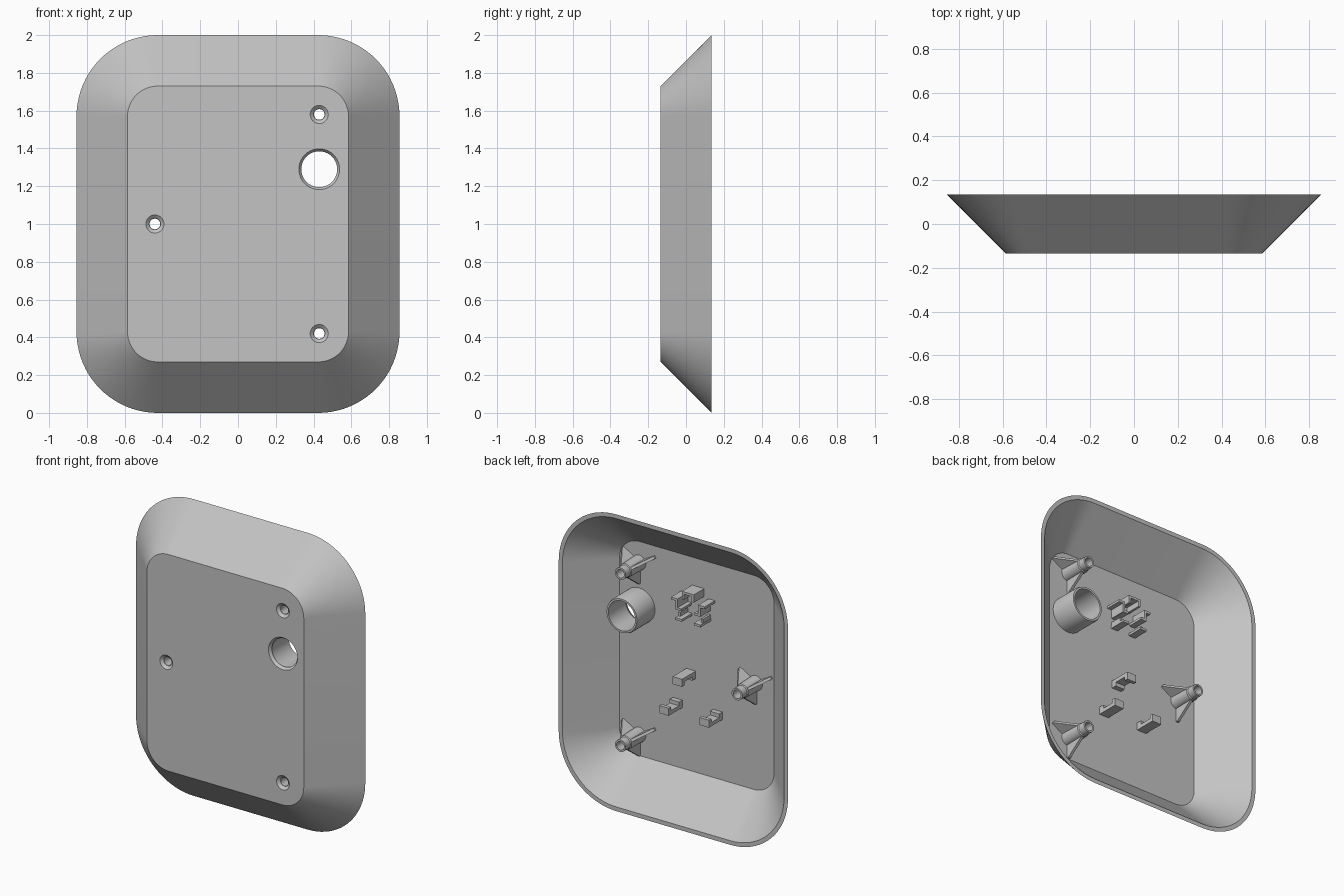
import bpy, bmesh
from math import sin, cos, pi, radians
from mathutils import Matrix, Vector

cube = bpy.data.objects.get("Cube")
if cube:
    bpy.data.objects.remove(cube, do_unlink=True)

grey = bpy.data.materials.new("plain grey")
grey.use_nodes = True
colour = (0.55, 0.55, 0.55, 1)
grey.diffuse_color = colour
grey.node_tree.nodes["Principled BSDF"].inputs["Base Color"].default_value = colour

FRONT, BACK, WALL = -0.135, 0.135, 0.02
FLOOR = FRONT + WALL
ROOT = FLOOR - 0.004      # parts sink slightly into the floor


def finish(bm, name):
    bmesh.ops.remove_doubles(bm, verts=bm.verts, dist=1e-5)
    bmesh.ops.recalc_face_normals(bm, faces=bm.faces)
    mesh = bpy.data.meshes.new(name)
    bm.to_mesh(mesh)
    bm.free()
    mesh.materials.append(grey)
    obj = bpy.data.objects.new(name, mesh)
    bpy.context.collection.objects.link(obj)
    return obj


def smooth(obj):
    bpy.ops.object.select_all(action='DESELECT')
    bpy.context.view_layer.objects.active = obj
    obj.select_set(True)
    bpy.ops.object.shade_smooth_by_angle(angle=radians(30))


def bridge(bm, a, b):
    for i in range(len(a)):
        j = (i + 1) % len(a)
        bm.faces.new((a[i], a[j], b[j], b[i]))


def rounded_loop(bm, inset, y, steps=20):
    """Rounded rectangle, inset from the rear outline."""
    w, h, r = 0.855 - inset, 1 - inset, 0.43 - inset
    loop = []
    for q, (sx, sz) in enumerate([(1, 1), (-1, 1), (-1, -1), (1, -1)]):
        for k in range(steps + 1):
            a = (q + k / steps) * pi / 2
            loop.append(bm.verts.new((sx * (w - r) + r * cos(a), y,
                                      1 + sz * (h - r) + r * sin(a))))
    return loop


def lathe(name, x, z, profile, n=40):
    """Revolve a closed (radius, y) profile about a front-to-back axis."""
    bm = bmesh.new()
    rings = []
    for r, y in profile:
        rings.append([bm.verts.new((x + r * cos(2 * pi * i / n), y,
                                    z + r * sin(2 * pi * i / n))) for i in range(n)])
    for i, ring in enumerate(rings):
        nxt = rings[(i + 1) % len(rings)]
        if profile[i][0] == 0 and profile[(i + 1) % len(rings)][0] == 0:
            continue
        bridge(bm, ring, nxt)
    bmesh.ops.dissolve_degenerate(bm, dist=1e-6, edges=bm.edges)
    return finish(bm, name)


def boxes(name, parts):
    """Join boxes given as (x, z, width, height, rear y, start y)."""
    bm = bmesh.new()
    for x, z, w, h, rear, start in parts:
        mat = (Matrix.Translation((x, (rear + start) / 2, z))
               @ Matrix.Diagonal((w, rear - start, h, 1)))
        bmesh.ops.create_cube(bm, size=1, matrix=mat)
    return finish(bm, name)


# Dished cover shell with sloping walls
bm = bmesh.new()
rim = WALL * 2 ** 0.5
depth = BACK - FRONT
loops = [rounded_loop(bm, depth, FRONT), rounded_loop(bm, 0, BACK),
         rounded_loop(bm, rim, BACK), rounded_loop(bm, depth - WALL + rim, FLOOR)]
for a, b in zip(loops, loops[1:]):
    bridge(bm, a, b)
bm.faces.new(loops[0])
bm.faces.new(loops[-1])
shell = finish(bm, "cover_shell")


def cut(cutter):
    mod = shell.modifiers.new("hole", 'BOOLEAN')
    mod.operation, mod.solver, mod.object = 'DIFFERENCE', 'EXACT', cutter
    cutter.hide_render = True
    bpy.context.view_layer.objects.active = shell
    bpy.ops.object.modifier_apply(modifier=mod.name)
    bpy.data.objects.remove(cutter, do_unlink=True)


def chamfered_hole(x, z, wide, narrow):
    slope = (wide - narrow) / (WALL - 0.002)
    cut(lathe("hole_cutter", x, z, [
        (0, FRONT - 0.02), (wide + 0.02 * slope, FRONT - 0.02),
        (narrow, FLOOR - 0.002), (narrow, FLOOR + 0.03), (0, FLOOR + 0.03)]))


POSTS = {"upper": (0.43, 1.58), "lower": (0.43, 0.42), "side": (-0.44, 1.0)}
TUBE = (0.43, 1.29)
for x, z in POSTS.values():
    chamfered_hole(x, z, 0.048, 0.028)
chamfered_hole(*TUBE, 0.108, 0.095)
smooth(shell)

# Screw posts, each braced by three fins
for label, (x, z) in POSTS.items():
    smooth(lathe(label + "_screw_post", x, z, [
        (0.028, ROOT), (0.05, ROOT), (0.046, 0.03), (0.04, 0.035),
        (0.04, 0.085), (0.028, 0.085)]))
    bm = bmesh.new()
    outline = [(0.034, ROOT), (0.14, ROOT), (0.14, FLOOR + 0.012), (0.042, 0.03), (0.034, 0.03)]
    for angle in (30, 150, 270):
        a = radians(angle)
        out, side = Vector((cos(a), 0, sin(a))), Vector((-sin(a), 0, cos(a)))
        ends = []
        for t in (-0.009, 0.009):
            ends.append([bm.verts.new(Vector((x, y, z)) + out * r + side * t)
                         for r, y in outline])
            bm.faces.new(ends[-1])
        bridge(bm, *ends)
    finish(bm, label + "_post_fins")

# Large open tube
smooth(lathe("large_tube", *TUBE, [
    (0.1, ROOT), (0.118, ROOT), (0.118, 0.055), (0.113, 0.07), (0.1, 0.07)], 64))


# Slotted clips: a backing wall with a foot and a hooked tip
def clip(name, x, z, facing):
    tip, w = 0.03, 0.07
    inner = z + facing * 0.013
    boxes(name, [(x, z - facing * 0.012, w, 0.026, tip, ROOT),
                 (x, inner, w, 0.026, FLOOR + 0.035, ROOT),
                 (x, inner, w, 0.026, tip, tip - 0.025)])


clip("top_clip", 0.043, 0.935, -1)
clip("left_clip", 0.143, 0.712, 1)
clip("right_clip", -0.157, 0.712, 1)

# Small component holder: side walls with tabs, top stop and two feet
TIP = -0.005
for label, x, s in (("left", 0.075, 1), ("right", -0.095, -1)):
    boxes(label + "_holder_wall", [
        (x, 1.435, 0.016, 0.075, TIP, ROOT),
        (x + s * 0.02, 1.465, 0.04, 0.016, TIP, ROOT),
        (x - s * 0.018, 1.405, 0.036, 0.016, TIP, ROOT)])
    boxes(label + "_holder_foot", [
        (x - s * 0.015, 1.335, 0.05, 0.016, TIP, ROOT),
        (x, 1.35, 0.016, 0.04, TIP - 0.03, ROOT)])
boxes("top_holder_stop", [
    (-0.01, 1.525, 0.09, 0.016, TIP, ROOT),
    (0.027, 1.505, 0.016, 0.05, TIP, ROOT),
    (-0.047, 1.505, 0.016, 0.05, TIP, ROOT)])
